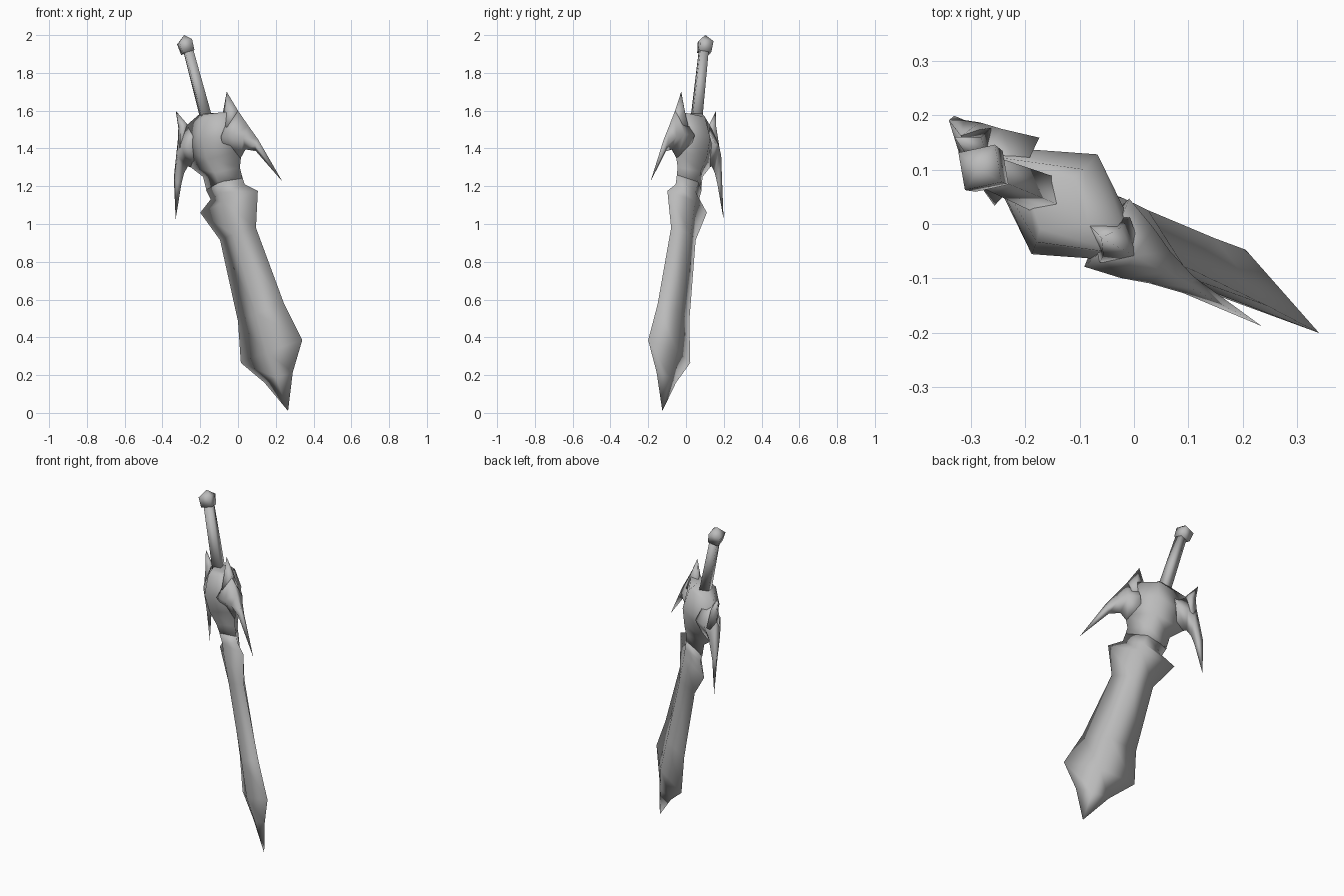
import bpy, bmesh
from mathutils import Vector

# The sword leans: its flat mid-plane is N.p = D, width runs along W
N = Vector((-0.550, -0.833, -0.0565)).normalized()
W = Vector((0.79, -0.541, 0.289)).normalized()
D = -0.042

steel = bpy.data.materials.new("grey_steel")
steel.diffuse_color = (0.5, 0.5, 0.5, 1)


def on_plane(x, z):
    """Point of the sword's mid-plane seen at (x, z) from the front."""
    return Vector((x, (D - N.x * x - N.z * z) / N.y, z))


def loft(name, sections, tip=None):
    """Diamond sections (left edge, right edge, half thickness) joined in a row."""
    bm = bmesh.new()
    rings = []
    for left, right, t in sections:
        l, r = on_plane(*left), on_plane(*right)
        mid = (l + r) / 2
        rings.append([bm.verts.new(p) for p in (l, mid + N * t, r, mid - N * t)])
    for a, b in zip(rings, rings[1:]):
        for i in range(4):
            j = (i + 1) % 4
            bm.faces.new((a[i], a[j], b[j], b[i]))
    bm.faces.new(rings[0])
    if tip:
        end = bm.verts.new(on_plane(*tip))
        for i in range(4):
            bm.faces.new((rings[-1][i], rings[-1][(i + 1) % 4], end))
    else:
        bm.faces.new(rings[-1])
    bmesh.ops.recalc_face_normals(bm, faces=bm.faces)
    mesh = bpy.data.meshes.new(name)
    bm.to_mesh(mesh)
    bm.free()
    mesh.materials.append(steel)
    mesh.polygons.foreach_set("use_smooth", [True] * len(mesh.polygons))
    ob = bpy.data.objects.new(name, mesh)
    bpy.context.collection.objects.link(ob)
    return ob


def square(x, z, r):
    """Section of a square bar centred on the mid-plane, r = half diagonal."""
    return ((x - W.x * r, z - W.z * r), (x + W.x * r, z + W.z * r), r)


# Blade with hooked shoulders and a flared point
loft("blade", [
    ((-0.17, 1.18), (0.02, 1.26), 0.055),
    ((-0.145, 1.13), (0.035, 1.21), 0.05),
    ((-0.20, 1.06), (0.105, 1.175), 0.05),
    ((-0.095, 0.915), (0.095, 0.98), 0.047),
    ((0.0, 0.485), (0.245, 0.575), 0.048),
    ((0.015, 0.265), (0.34, 0.385), 0.05),
    ((0.14, 0.16), (0.29, 0.215), 0.025),
], tip=(0.265, 0.01))

# Thick middle of the guard
loft("guard_body", [
    ((-0.20, 1.585), (-0.085, 1.585), 0.055),
    ((-0.27, 1.525), (0.0, 1.60), 0.08),
    ((-0.285, 1.40), (0.03, 1.50), 0.11),
    ((-0.25, 1.30), (0.02, 1.39), 0.09),
    ((-0.185, 1.25), (0.01, 1.30), 0.065),
    ((-0.165, 1.17), (0.025, 1.24), 0.05),
])

# Horns curving down and spikes rising on each side
loft("right_horn", [
    ((-0.06, 1.34), (-0.04, 1.59), 0.075),
    ((0.012, 1.345), (0.0, 1.60), 0.055),
    ((0.04, 1.395), (0.055, 1.52), 0.035),
    ((0.095, 1.385), (0.105, 1.45), 0.018),
], tip=(0.235, 1.225))
loft("right_spike", [
    ((-0.09, 1.50), (0.02, 1.53), 0.05),
    ((-0.08, 1.59), (0.0, 1.60), 0.03),
], tip=(-0.06, 1.70))
loft("left_horn", [
    ((-0.22, 1.29), (-0.21, 1.55), 0.075),
    ((-0.265, 1.305), (-0.275, 1.52), 0.05),
    ((-0.32, 1.39), (-0.27, 1.30), 0.032),
    ((-0.34, 1.245), (-0.30, 1.21), 0.015),
][:2] + [
    ((-0.285, 1.27), (-0.318, 1.45), 0.035),
    ((-0.30, 1.21), (-0.34, 1.245), 0.015),
], tip=(-0.33, 1.025))
loft("left_spike", [
    ((-0.32, 1.39), (-0.25, 1.42), 0.04),
    ((-0.316, 1.51), (-0.27, 1.53), 0.022),
], tip=(-0.33, 1.60))

# Square grip and capped pommel
loft("grip", [square(-0.168, 1.56, 0.038), square(-0.262, 1.915, 0.032)])
loft("pommel", [square(-0.266, 1.908, 0.045), square(-0.283, 1.965, 0.05)],
     tip=(-0.285, 2.0))
